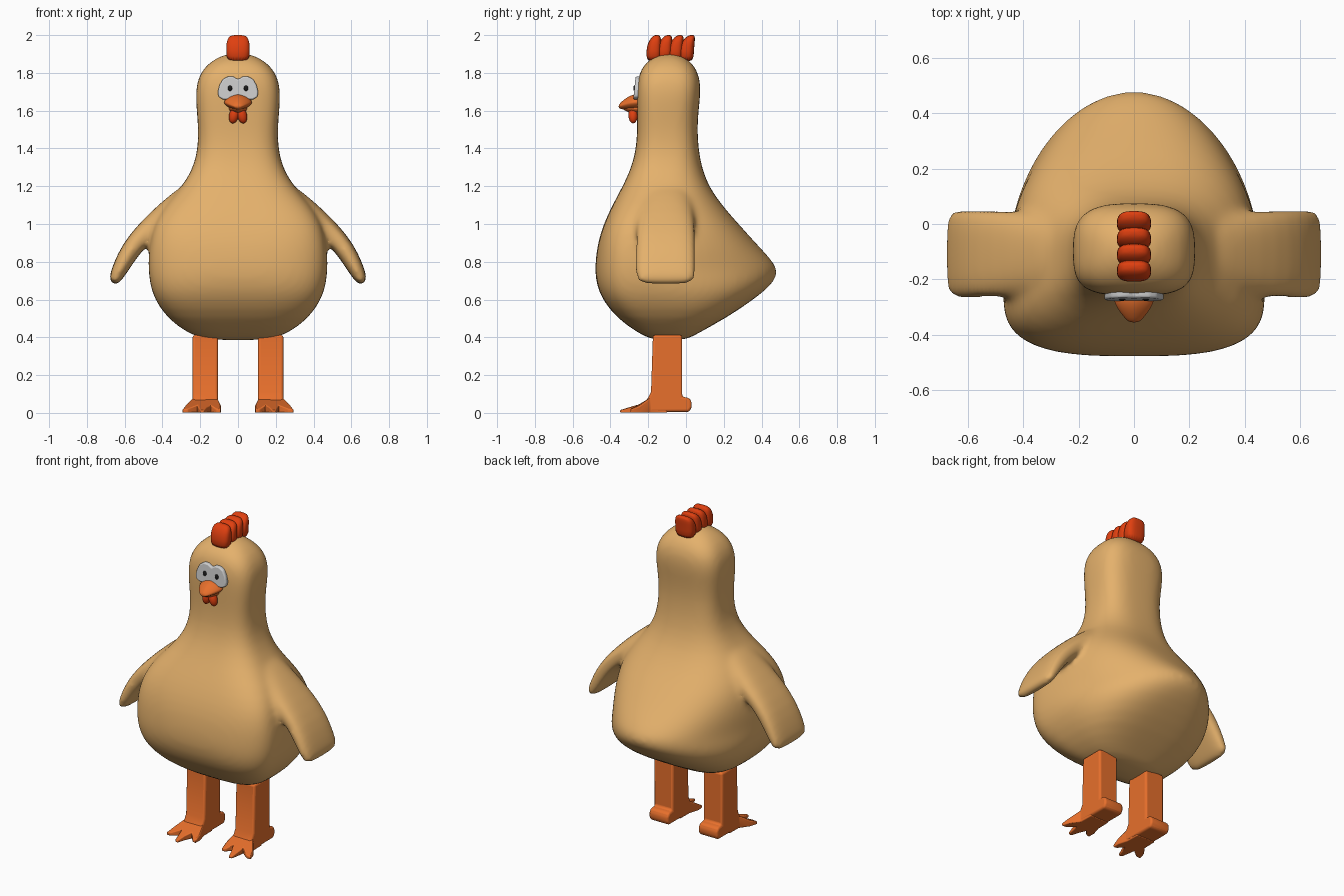
import bpy, bmesh
from math import sin, cos, pi, radians
from mathutils import Vector, Matrix


def material(name, rgb):
    m = bpy.data.materials.new(name)
    m.diffuse_color = (*rgb, 1)
    return m


TAN = material("tan", (0.78, 0.44, 0.15))
ORANGE = material("orange", (0.80, 0.16, 0.025))
RED = material("red", (0.74, 0.05, 0.005))
WHITE = material("eye_white", (0.62, 0.62, 0.62))
BLACK = material("black", (0.01, 0.01, 0.01))


def finish(bm, name, mat, smooth=True):
    bmesh.ops.recalc_face_normals(bm, faces=bm.faces)
    for f in bm.faces:
        f.smooth = smooth
    me = bpy.data.meshes.new(name)
    bm.to_mesh(me)
    bm.free()
    me.materials.append(mat)
    ob = bpy.data.objects.new(name, me)
    bpy.context.collection.objects.link(ob)
    return ob


def mod(ob, kind, **props):
    m = ob.modifiers.new(kind.title(), kind)
    for k, v in props.items():
        setattr(m, k, v)
    return m


def spow(v, n):
    return (1 if v >= 0 else -1) * abs(v) ** (2 / n)


def ring(c, u, v, a, b, n=2.0, b2=None, n2=None, count=24):
    """Superellipse around c; b/n apply on the +v side, b2/n2 on the -v side."""
    b2, n2 = (b if b2 is None else b2), (n2 or n)
    pts = []
    for i in range(count):
        t = 2 * pi * i / count
        bb, nn = (b, n) if sin(t) >= 0 else (b2, n2)
        pts.append(Vector(c) + Vector(u) * a * spow(cos(t), nn) + Vector(v) * bb * spow(sin(t), nn))
    return pts


def loft(bm, rings):
    vs = [[bm.verts.new(p) for p in r] for r in rings]
    n = len(vs[0])
    for r, s in zip(vs, vs[1:]):
        for i in range(n):
            j = (i + 1) % n
            bm.faces.new((r[i], r[j], s[j], s[i]))
    bm.faces.new(vs[0][::-1])
    bm.faces.new(vs[-1])


X, Y, Z = (1, 0, 0), (0, 1, 0), (0, 0, 1)

# Body, neck and head: z, half width, front y, back y, widest y, front and back roundness
BODY = [
    (0.382, 0.16, -0.17, 0.00, -0.10, 2.8, 2.6),
    (0.42, 0.265, -0.25, 0.06, -0.11, 3.2, 2.8),
    (0.50, 0.375, -0.365, 0.21, -0.15, 3.5, 3.1),
    (0.60, 0.443, -0.445, 0.36, -0.20, 3.5, 2.65),
    (0.68, 0.467, -0.474, 0.46, -0.23, 3.2, 2.2),
    (0.75, 0.475, -0.482, 0.50, -0.25, 3.0, 1.9),
    (0.82, 0.476, -0.478, 0.447, -0.25, 3.0, 2.05),
    (0.90, 0.468, -0.467, 0.37, -0.25, 3.1, 2.35),
    (1.00, 0.447, -0.437, 0.28, -0.22, 3.4, 2.6),
    (1.10, 0.388, -0.39, 0.19, -0.18, 3.3, 2.7),
    (1.20, 0.294, -0.335, 0.12, -0.14, 3.0, 2.7),
    (1.30, 0.236, -0.288, 0.083, -0.11, 3.0, 2.8),
    (1.40, 0.213, -0.264, 0.066, -0.10, 3.2, 3.0),
    (1.50, 0.210, -0.258, 0.060, -0.10, 3.4, 3.0),
    (1.60, 0.219, -0.259, 0.066, -0.10, 3.5, 3.0),
    (1.70, 0.226, -0.260, 0.079, -0.09, 3.5, 3.0),
    (1.78, 0.211, -0.254, 0.073, -0.09, 3.3, 3.0),
    (1.84, 0.170, -0.228, 0.044, -0.09, 2.9, 2.7),
    (1.88, 0.114, -0.18, 0.00, -0.09, 2.5, 2.4),
    (1.905, 0.05, -0.125, -0.05, -0.09, 2.2, 2.2),
]
bm = bmesh.new()
loft(bm, [ring((0, yc, z), X, Y, a, yb - yc, nb, yc - yf, nf, 40)
          for z, a, yf, yb, yc, nf, nb in BODY])

# Wings: centre x, z, half thickness, half depth, roundness
WING = [(0.15, 1.19, 0.09, 0.13, 2.2), (0.25, 1.125, 0.092, 0.145, 2.3),
        (0.36, 1.055, 0.078, 0.152, 2.5), (0.485, 0.965, 0.056, 0.158, 2.9),
        (0.57, 0.865, 0.052, 0.16, 3.2), (0.622, 0.768, 0.044, 0.161, 3.2),
        (0.652, 0.708, 0.033, 0.159, 3.2), (0.664, 0.682, 0.02, 0.145, 3.0)]
for s in (1, -1):
    rings = []
    for i, (x, z, h, w, n) in enumerate(WING):
        p, q = WING[max(i - 1, 0)], WING[min(i + 1, len(WING) - 1)]
        d = Vector((q[0] - p[0], 0, q[1] - p[1])).normalized()
        rings.append(ring((s * x, -0.108, z), Y, (-s * d.z, 0, d.x), w, h, n))
    loft(bm, rings)
body = finish(bm, "body", TAN)
mod(body, 'SUBSURF', levels=1, render_levels=1)
mod(body, 'REMESH', mode='VOXEL', voxel_size=0.014, use_smooth_shade=True)
mod(body, 'SMOOTH', factor=0.5, iterations=18)

# Comb: four overlapping lobes leaning back
bm = bmesh.new()
for i in range(4):
    y, lean = -0.170 + 0.057 * i, 1 + 0.3 * i
    loft(bm, [ring((0, y + o * lean, z), X, Y, a, b, 2.8) for z, a, b, o in (
        (1.855, 0.062, 0.040, 0), (1.92, 0.063, 0.041, 0), (1.962, 0.061, 0.036, 0.005),
        (1.99, 0.052, 0.024, 0.012), (2.001, 0.03, 0.011, 0.016))])
mod(finish(bm, "comb", RED), 'SUBSURF', levels=1, render_levels=1)

# Eye plate: mirrored outline on the face, leaning back slightly
half = [(0, 1.766), (0.025, 1.780), (0.055, 1.781), (0.082, 1.765), (0.098, 1.735),
        (0.107, 1.70), (0.103, 1.672), (0.08, 1.66), (0, 1.655)]
outline = half + [(-x, z) for x, z in half[-2:0:-1]]
bm = bmesh.new()
loft(bm, [[Vector((x, y + 0.1 * (z - 1.7), z)) for x, z in outline] for y in (-0.245, -0.275)])
eyes = finish(bm, "eye_plate", WHITE, False)
mod(eyes, 'BEVEL', width=0.008, segments=3)


def ellipsoids(name, mat, c, r, tilt=0.0):
    bm = bmesh.new()
    for s in (1, -1):
        m = (Matrix.Translation((s * c[0], c[1], c[2])) @ Matrix.Rotation(-s * tilt, 4, 'Y')
             @ Matrix.Diagonal((*r, 1)))
        bmesh.ops.create_uvsphere(bm, u_segments=20, v_segments=12, radius=1, matrix=m)
    return finish(bm, name, mat)


ellipsoids("pupils", BLACK, (0.042, -0.272, 1.718), (0.012, 0.007, 0.016))
ellipsoids("wattle", RED, (0.021, -0.28, 1.576), (0.026, 0.025, 0.044), 0.25)

# Beak: upper and lower halves lofted towards the tip
for name, rows in (
    ("upper_beak", [(-0.23, 1.645, 0.077, 0.045), (-0.275, 1.645, 0.077, 0.044),
                    (-0.31, 1.638, 0.058, 0.035), (-0.34, 1.628, 0.035, 0.021),
                    (-0.357, 1.622, 0.017, 0.009)]),
    ("lower_beak", [(-0.23, 1.612, 0.055, 0.034), (-0.27, 1.612, 0.05, 0.032),
                    (-0.31, 1.612, 0.034, 0.020), (-0.335, 1.615, 0.015, 0.008)]),
):
    bm = bmesh.new()
    loft(bm, [ring((0, y, z), X, Z, a, b, 1.6) for y, z, a, b in rows])
    mod(finish(bm, name, ORANGE), 'SUBSURF', levels=1, render_levels=1)

# Legs: side profile with heel, extruded sideways
side = [(-0.175, 0.412), (-0.02, 0.412), (-0.02, 0.085), (0.015, 0.08), (0.03, 0.06),
        (0.03, 0.025), (0.015, 0.005), (-0.21, 0.005), (-0.215, 0.055), (-0.185, 0.11)]
bm = bmesh.new()
loft(bm, [[Vector((x, y, z)) for y, z in side] for x in (0.106, 0.240)])
legs = finish(bm, "legs", ORANGE, False)

# Feet: plan outline with three toes, x, y and top height
plan = [(0.11, -0.10, 0.08), (0.108, -0.19, 0.075), (0.09, -0.25, 0.04), (0.092, -0.295, 0.018),
        (0.115, -0.29, 0.02), (0.145, -0.255, 0.042), (0.165, -0.30, 0.03), (0.18, -0.35, 0.015),
        (0.20, -0.345, 0.015), (0.21, -0.29, 0.03), (0.215, -0.255, 0.042), (0.265, -0.295, 0.022),
        (0.295, -0.295, 0.018), (0.28, -0.245, 0.035), (0.24, -0.19, 0.075), (0.238, -0.10, 0.08)]
bm = bmesh.new()
loft(bm, [[Vector((x, y, 0.001)) for x, y, z in plan], [Vector(p) for p in plan]])
feet = finish(bm, "feet", ORANGE, False)

for ob, w in ((legs, 0.014), (feet, 0.005)):
    mod(ob, 'BEVEL', width=w, segments=3)
    mod(ob, 'MIRROR')

# Smooth shading with crisp edges on the hard-edged parts
for ob in (eyes, legs, feet):
    bpy.ops.object.select_all(action='DESELECT')
    ob.select_set(True)
    bpy.context.view_layer.objects.active = ob
    bpy.ops.object.shade_smooth_by_angle(angle=radians(50))
